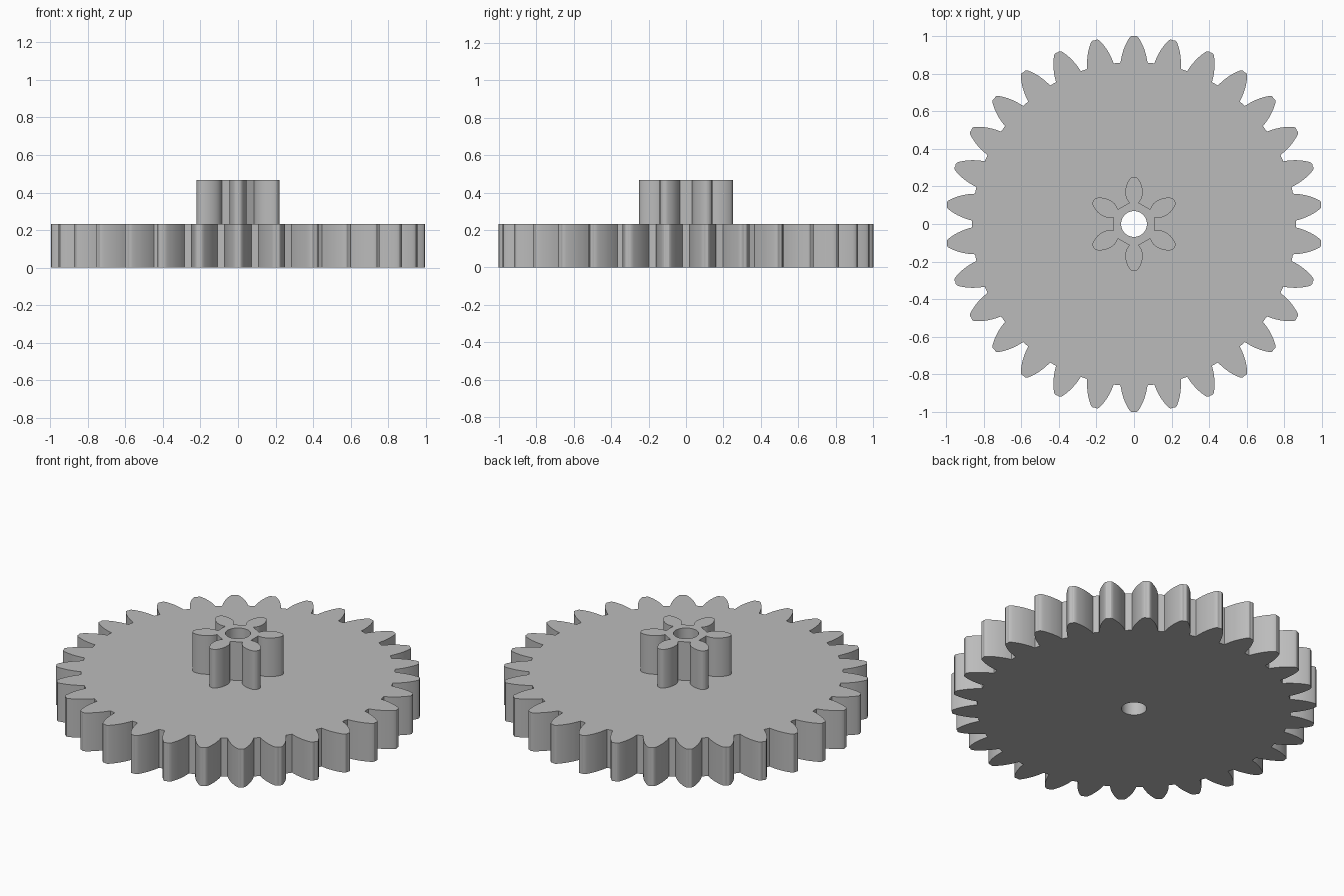
import bpy
from math import sin, cos, pi, radians

cube = bpy.data.objects.get("Cube")
if cube:
    bpy.data.objects.remove(cube)

grey = bpy.data.materials.new("plain grey")
grey.use_nodes = True
grey.diffuse_color = (0.5, 0.5, 0.5, 1)
grey.node_tree.nodes["Principled BSDF"].inputs["Base Color"].default_value = (0.5, 0.5, 0.5, 1)

BORE = 0.069


def smooth_flank(points, steps=4):
    """Catmull-Rom curve through the flank points."""
    padded = [points[0]] + points + [points[-1]]
    out = []
    for a, b, c, d in zip(padded, padded[1:], padded[2:], padded[3:]):
        for k in range(steps):
            t = k / steps
            out.append(tuple(
                q + t / 2 * (r - p + t * (2 * p - 5 * q + 4 * r - s + t * (3 * (q - r) + s - p)))
                for p, q, r, s in zip(a, b, c, d)))
    return out + [points[-1]]


def gear_outline(teeth, flank):
    """Repeat one tooth, given as (half width, distance out) pairs, around the axis."""
    side = smooth_flank(flank)
    tooth = side + [(-w, r) for w, r in reversed(side) if w > 0]
    outline = []
    for i in range(teeth):
        a = -2 * pi * i / teeth
        outline += [(-w * cos(a) - r * sin(a), -w * sin(a) + r * cos(a)) for w, r in tooth]
    return outline


def extruded_gear(name, outline, bottom, top):
    """Fill the outline with the bore left open and extrude it upwards."""
    curve = bpy.data.curves.new(name, 'CURVE')
    curve.dimensions = '2D'
    curve.fill_mode = 'BOTH'
    curve.extrude = (top - bottom) / 2
    bore = [(BORE * cos(2 * pi * i / 48), BORE * sin(2 * pi * i / 48)) for i in range(48)]
    for loop in (outline, bore):
        spline = curve.splines.new('POLY')
        spline.points.add(len(loop) - 1)
        for point, (x, y) in zip(spline.points, loop):
            point.co = (x, y, 0, 1)
        spline.use_cyclic_u = True
    curve.materials.append(grey)
    obj = bpy.data.objects.new(name, curve)
    obj.location.z = (bottom + top) / 2
    bpy.context.collection.objects.link(obj)
    bpy.ops.object.select_all(action='DESELECT')
    obj.select_set(True)
    bpy.context.view_layer.objects.active = obj
    bpy.ops.object.convert(target='MESH')
    # Weld the caps to the walls
    bpy.ops.object.mode_set(mode='EDIT')
    bpy.ops.mesh.select_all(action='SELECT')
    bpy.ops.mesh.remove_doubles(threshold=0.0002)
    bpy.ops.mesh.normals_make_consistent(inside=False)
    bpy.ops.object.mode_set(mode='OBJECT')
    bpy.ops.object.shade_smooth_by_angle(angle=radians(25))


# Large wheel
wheel = [(0.072, 0.859), (0.064, 0.9), (0.047, 0.95), (0.02, 0.997), (0, 1.0)]
extruded_gear("large_gear_wheel", gear_outline(30, wheel), 0, 0.233)

# Small pinion on top
pinion = [(0.025, 0.113), (0.041, 0.139), (0.046, 0.172), (0.039, 0.21), (0.02, 0.243), (0, 0.25)]
extruded_gear("small_pinion", gear_outline(6, pinion), 0.233, 0.467)
